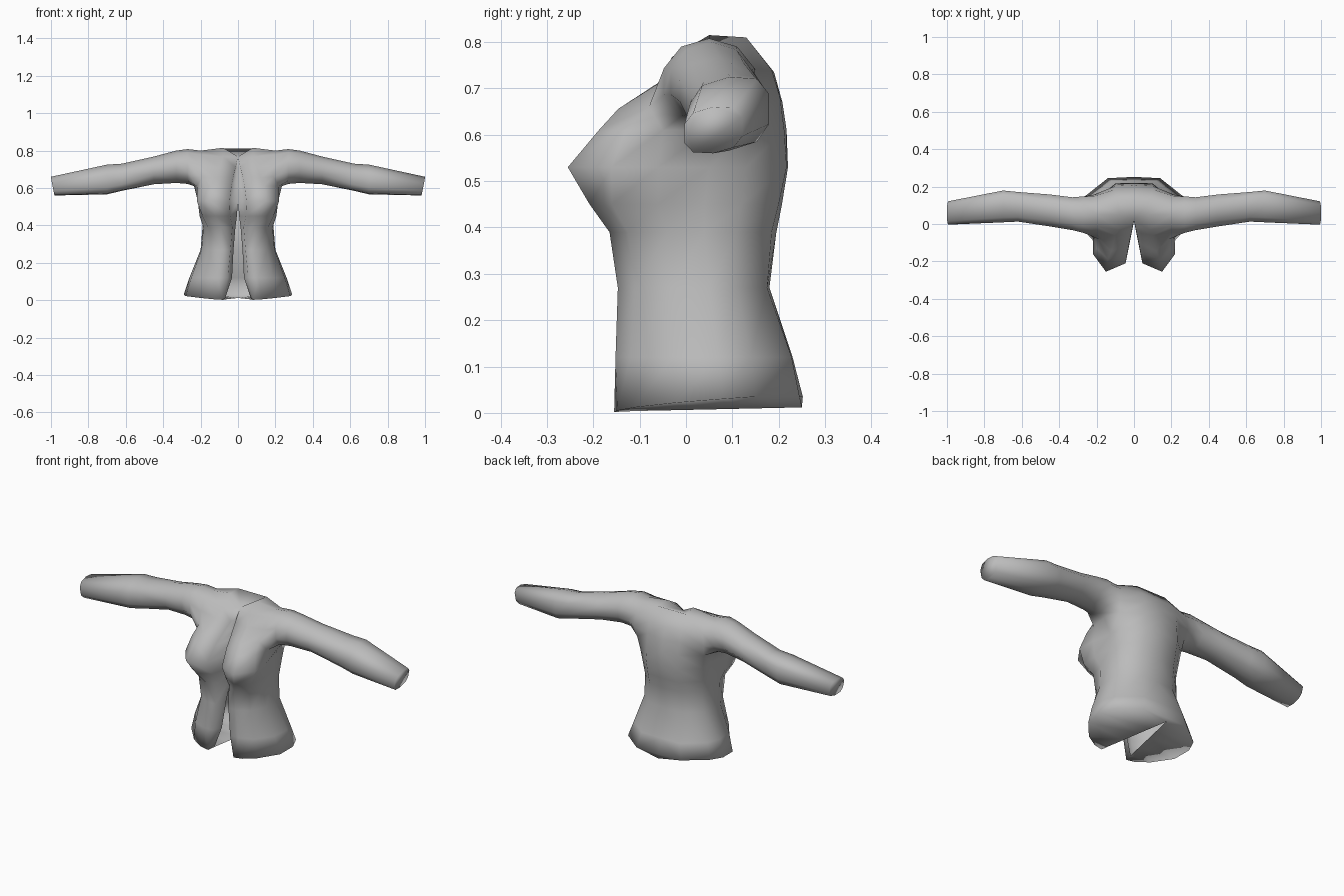
import bpy, bmesh, math

if "Cube" in bpy.data.objects:
    bpy.data.objects.remove(bpy.data.objects["Cube"])

GREY = bpy.data.materials.new("grey_cloth")
GREY.diffuse_color = (0.5, 0.5, 0.5, 1)
GREY.use_nodes = True
GREY.node_tree.nodes["Principled BSDF"].inputs["Base Color"].default_value = GREY.diffuse_color

bm = bmesh.new()
V = bm.verts.new


def row(z, pts):
    return [V((x, y, z)) for x, y in pts]


def bridge(a, b):
    for i in range(len(a) - 1):
        bm.faces.new((a[i], a[i + 1], b[i + 1], b[i]))


# Half torso cross-sections, from front opening round the side to back centre
hem = row(0.035, [(.08, -.155), (.13, -.148), (.2, -.11), (.28, -.02),
                  (.29, .08), (.26, .15), (.14, .245), (0, .252)])
for i, z in enumerate((.002, .005, .012, .022, .03)):
    hem[i].co.z = z
hip = row(.12, [(.055, -.15), (.11, -.152), (.185, -.12), (.25, -.03),
                (.26, .07), (.23, .14), (.12, .228), (0, .23)])
waist = row(.27, [(.04, -.143), (.09, -.147), (.155, -.11), (.195, -.03),
                  (.2, .05), (.185, .11), (.1, .175), (0, .18)])
ribs = row(.39, [(.03, -.125), (.09, -.165), (.16, -.125), (.185, -.04),
                 (.19, .04), (.18, .11), (.1, .185), (0, .195)])
under_bust = row(.45, [(.042, -.17), (.12, -.208), (.19, -.16), (.205, -.06),
                       (.19, .04), (.185, .12), (.1, .2), (0, .207)])
bust = row(.53, [(.045, -.21), (.15, -.255), (.22, -.16), (.215, -.06),
                 (.195, .05), (.195, .13), (.1, .217), (0, .22)])
armpit = row(.61, [(.035, -.155), (.14, -.188), (.2, -.13), (.22, -.05),
                   (.235, .05), (.21, .14), (.1, .212), (0, .217)])
rings = [hem, hip, waist, ribs, under_bust, bust, armpit]
for lower, upper in zip(rings, rings[1:]):
    bridge(lower, upper)

# Upper chest and upper back, rising to the shoulder line
chest = [[V(p) for p in r] for r in (
    [(.025, -.1, .66), (.12, -.146, .656), (.19, -.08, .66)],
    [(.013, -.045, .71), (.1, -.06, .712), (.2, -.045, .72)],
    [(0, .02, .768), (.08, -.03, .768), (.2, -.015, .778)])]
back = [[V(p) for p in r] for r in (
    [(.22, .155, .67), (.1, .203, .68), (0, .208, .67)],
    [(.21, .15, .74), (.1, .185, .74), (0, .19, .735)],
    [(.2, .1, .79), (.09, .13, .81), (0, .13, .81)])]
for side, base in ((chest, armpit[:3]), (back, armpit[5:])):
    for lower, upper in zip([base] + side, side):
        bridge(lower, upper)
bm.faces.new((armpit[2], armpit[3], chest[0][2]))

# Shoulder top and nape
neck, shoulder = V((.08, .05, .815)), V((.2, .05, .8))
front_top, back_top = chest[2], back[2]
bm.faces.new((front_top[1], front_top[2], shoulder, neck))
bm.faces.new((neck, shoulder, back_top[0], back_top[1]))
bm.faces.new((front_top[0], front_top[1], neck))
bm.faces.new((front_top[0], neck, back_top[1], back_top[2]))

# Underside turned in from the hem, leaving a wedge-shaped slit
under = [V((.08 * (.25 - y) / .405, y, .003 + .022 * (y + .155)))
         for y in (-.11, -.02, .08, .15, .21, .25)]
bm.faces.new((hem[0], hem[1], hem[2], under[0]))
bridge(hem[2:], under)

# Facing turned in along the front opening, meeting at the breastbone
edge = [r[0] for r in rings] + [chest[0][0], chest[1][0]]
facing = [under[0]] + [V(p) for p in (
    (.032, -.1, .12), (.024, -.07, .27), (.014, -.04, .39), (.006, -.005, .45),
    (.001, .015, .53), (.001, .018, .61), (.001, .019, .66), (.001, .02, .71))]
bridge(edge, facing)
bm.faces.new((edge[-1], front_top[0], facing[-1]))

# Sleeve: ten-sided tube growing from the armhole, boxier below the elbow
loop = [armpit[4], armpit[3], chest[0][2], chest[1][2], chest[2][2],
        shoulder, back[2][0], back[1][0], back[0][0], armpit[5]]
sleeve = [  # x, front, back, bottom, top
    (.27, -.05, .15, .622, .808), (.33, -.035, .145, .627, .8),
    (.45, -.015, .16, .62, .768), (.62, .012, .172, .585, .73),
    (.7, .008, .18, .566, .725), (.99, -.004, .122, .56, .66)]
for x, y0, y1, z0, z1 in sleeve:
    power = .75 if x > .6 else 1
    nxt = []
    for i in range(10):
        a = 2 * math.pi * i / 10
        s, c = (math.copysign(abs(t) ** power, t) for t in (math.sin(a), math.cos(a)))
        sx = x - (.01 * c if x > .9 else 0)
        dy = -s * (y1 - y0) / 1.95
        dz = -c * (z1 - z0) / 2 + (.12 * dy if x > .6 else 0)
        nxt.append(V((sx, (y0 + y1) / 2 + dy, (z0 + z1) / 2 + dz)))
    bridge(loop + loop[:1], nxt + nxt[:1])
    loop = nxt
bm.faces.new(loop)  # closed cuff

# Make the outside face outward
bmesh.ops.recalc_face_normals(bm, faces=bm.faces)
bm.normal_update()
if sum(f.normal.y for f in back[0][2].link_faces) < 0:
    bmesh.ops.reverse_faces(bm, faces=bm.faces)
for f in bm.faces:
    f.smooth = True

mesh = bpy.data.meshes.new("open_jacket")
bm.to_mesh(mesh)
bm.free()
mesh.materials.append(GREY)
jacket = bpy.data.objects.new("open_jacket", mesh)
bpy.context.collection.objects.link(jacket)

# Left half mirrors the right, joined along the back seam
mirror = jacket.modifiers.new("mirror", 'MIRROR')
mirror.use_axis[0] = True
mirror.merge_threshold = 0.003
